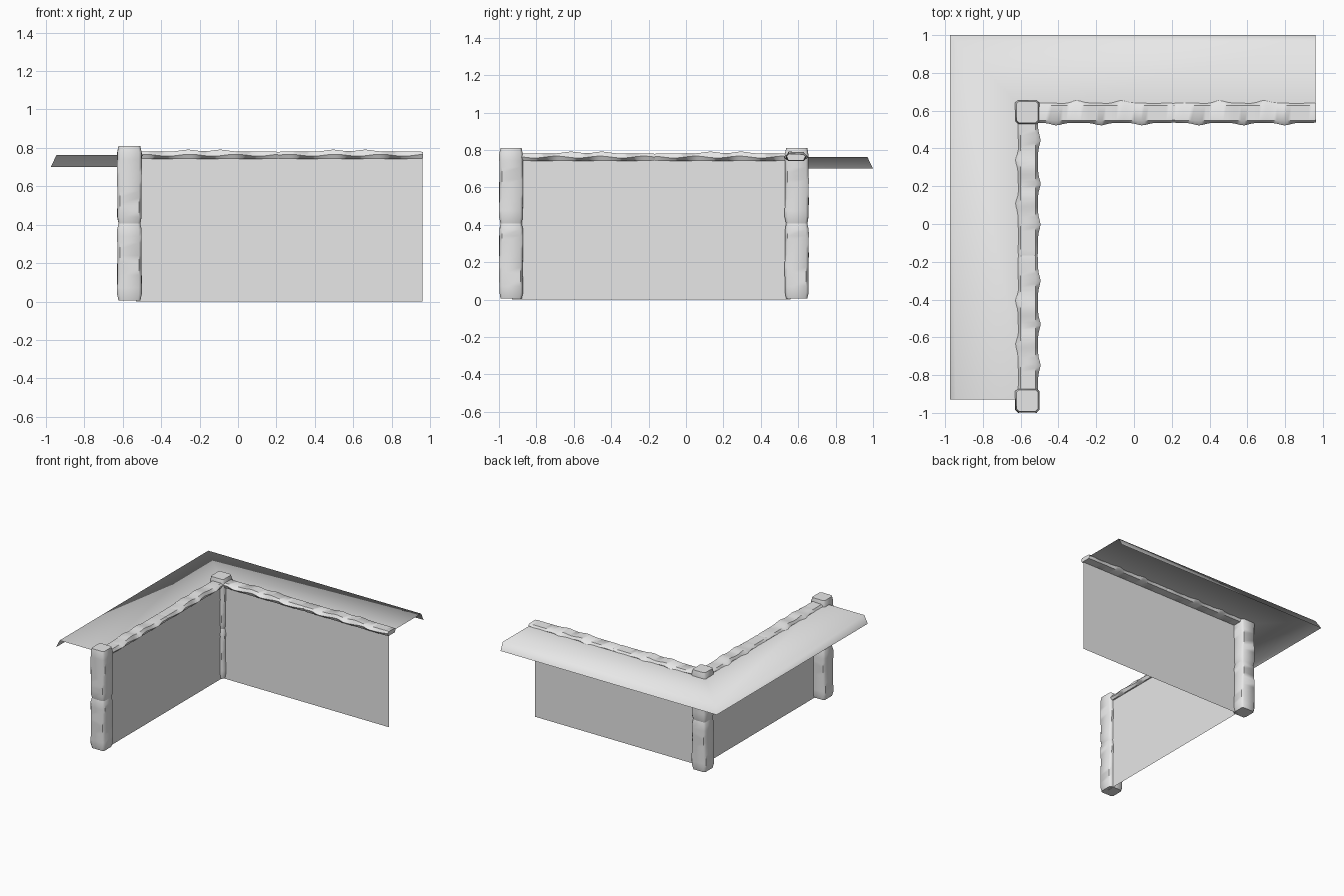
import bpy
import bmesh
import math
from mathutils import Vector

cube = bpy.data.objects.get("Cube")
if cube:
    bpy.data.objects.remove(cube, do_unlink=True)

stone_grey = bpy.data.materials.new("stone grey")
stone_grey.use_nodes = True
stone_grey.diffuse_color = (0.8, 0.8, 0.8, 1)
stone_grey.node_tree.nodes["Principled BSDF"].inputs["Base Color"].default_value = (0.8, 0.8, 0.8, 1)


def finish(name, bm, angle):
    """Turn a bmesh into a smooth shaded object."""
    mesh = bpy.data.meshes.new(name)
    bm.to_mesh(mesh)
    bm.free()
    mesh.materials.append(stone_grey)
    obj = bpy.data.objects.new(name, mesh)
    bpy.context.collection.objects.link(obj)
    bpy.ops.object.select_all(action='DESELECT')
    obj.select_set(True)
    bpy.context.view_layer.objects.active = obj
    bpy.ops.object.shade_smooth_by_angle(angle=math.radians(angle))
    return obj


def loft(name, rings, angle):
    """Skin closed rings of points and cap both ends."""
    bm = bmesh.new()
    loops = [[bm.verts.new(p) for p in ring] for ring in rings]
    for a, b in zip(loops, loops[1:]):
        for i in range(len(a)):
            j = (i + 1) % len(a)
            bm.faces.new((a[i], a[j], b[j], b[i]))
    bm.faces.new(loops[0])
    bm.faces.new(loops[-1])
    bmesh.ops.recalc_face_normals(bm, faces=bm.faces)
    return finish(name, bm, angle)


def sheet(name, rows, angle=30):
    """Grid of quads through rows of points, single sided thickness."""
    bm = bmesh.new()
    grid = [[bm.verts.new(p) for p in row] for row in rows]
    for a, b in zip(grid, grid[1:]):
        for i in range(len(a) - 1):
            bm.faces.new((a[i], a[i + 1], b[i + 1], b[i]))
    return finish(name, bm, angle)


def bump(t, centres, width):
    return sum(math.exp(-((t - c) / width) ** 2) for c in centres)


# Posts: two worn blocks stacked on each other
def post_block(name, x, y, z0, height, phase):
    half, cut = 0.063, 0.014
    section = []
    for sx, sy in ((1, 1), (-1, 1), (-1, -1), (1, -1)):
        ends = [(sx * half, sy * (half - cut)), (sx * (half - cut), sy * half)]
        section += ends if sx * sy > 0 else ends[::-1]
    rings = []
    steps = 12
    for k in range(steps + 1):
        t = k / steps
        end = k in (0, steps)
        ring = []
        for i, (u, v) in enumerate(section):
            wear = 1 + 0.022 * math.sin(7 * t + 1.9 * i + phase)
            scale = 0.9 if end else wear
            ring.append((x + u * scale, y + v * scale, z0 + height * t))
        rings.append(ring)
    loft(name, rings, 50)


for label, px, py in (("end_post", -0.565, -0.935), ("corner_post", -0.565, 0.592)):
    post_block(label + "_lower_block", px, py, 0.005, 0.402, 0)
    post_block(label + "_upper_block", px, py, 0.407, 0.402, 2)


# Coping: worn stones running away from the corner, inner side is +v
def coping_stone(name, start, along, inward, length):
    steps = 40
    rings = []
    for k in range(steps + 1):
        t = k / steps
        inner = 0.053 + 0.013 * bump(t, (0.18, 0.49, 0.78), 0.05)
        outer = 0.053 + 0.013 * bump(t, (0.32, 0.63), 0.05)
        crease = 0.762 + 0.005 * math.sin(20 * t)
        top = 0.781 + 0.010 * bump(t, (0.38, 0.6), 0.07)
        section = [(-0.042, 0.742), (0.042, 0.742), (inner, crease),
                   (0.040, top), (-0.040, top - 0.003), (-outer, crease)]
        if k in (0, steps):
            section = [(v * 0.95, 0.762 + (z - 0.762) * 0.9) for v, z in section]
        rings.append([start + along * (length * t) + inward * v + Vector((0, 0, z))
                      for v, z in section])
    loft(name, rings, 45)


X, Y = Vector((1, 0, 0)), Vector((0, 1, 0))
corner = Vector((-0.561, 0.588, 0))
for n, label in enumerate(("near", "far")):
    coping_stone("side_coping_" + label, corner - Y * (0.01 + 0.745 * n), -Y, X, 0.745)
    coping_stone("back_coping_" + label, corner + X * (0.015 + 0.755 * n), X, -Y, 0.755)

# Walls: thin panels meeting inside the corner post
wall_x, wall_y, wall_top = -0.53, 0.56, 0.75
sheet("side_wall", [[(wall_x, -0.93, z), (wall_x, wall_y, z)] for z in (0, wall_top)])
sheet("back_wall", [[(wall_x, wall_y, z), (0.96, wall_y, z)] for z in (0, wall_top)])

# Ledge: flat L with a down-turned outer lip, mitred at the corner
rows = []
for out, z in ((0.0, 0.762), (0.375, 0.762), (0.405, 0.70)):
    x, y = -0.57 - out, 0.595 + out
    rows.append([(x, -0.93, z), (x, y, z), (0.96, y, z)])
sheet("roof_ledge", rows, 80)
